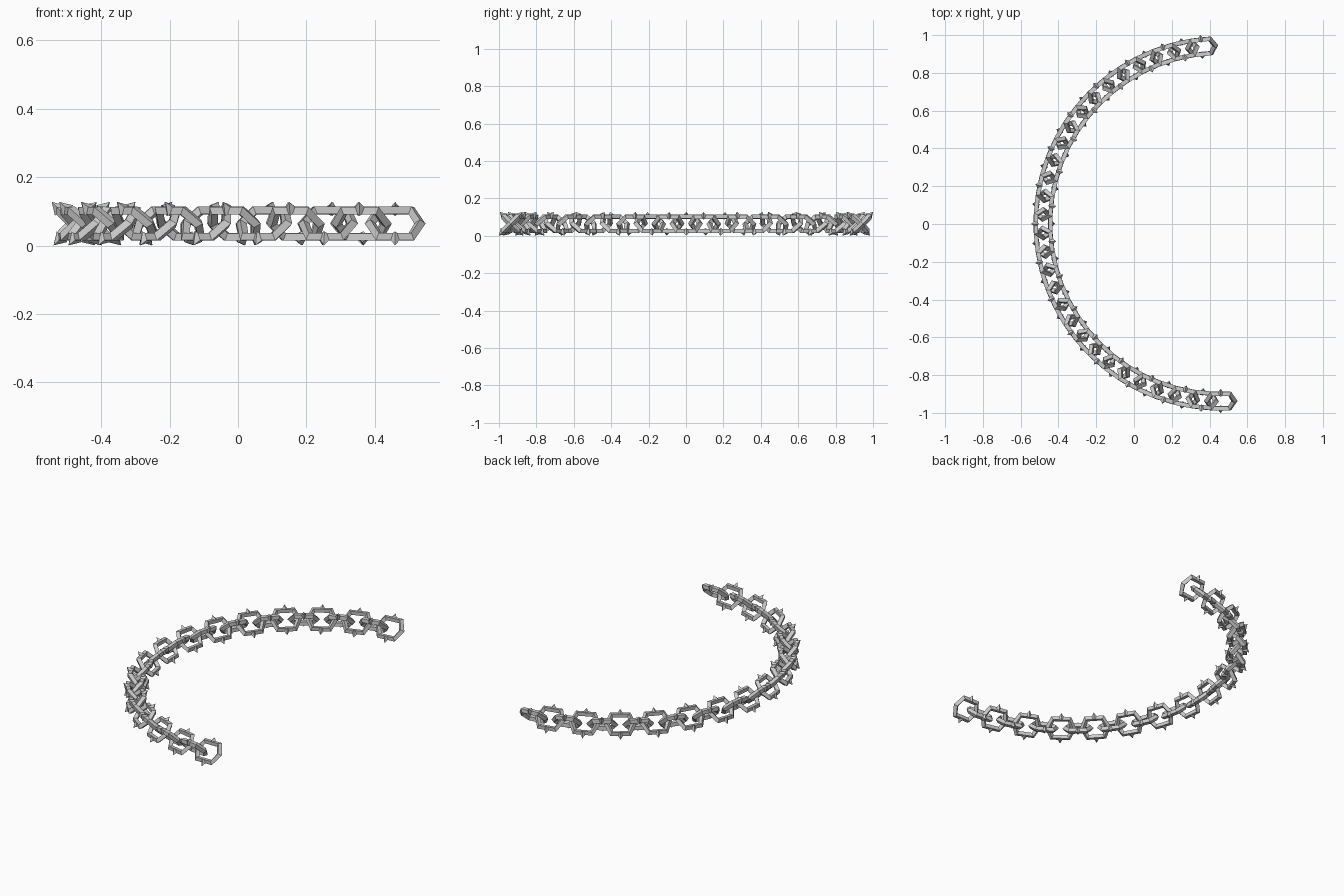
import bpy, bmesh
from math import cos, sin, pi, radians
from mathutils import Matrix, Vector

if "Cube" in bpy.data.objects:
    bpy.data.objects.remove(bpy.data.objects["Cube"])

COUNT = 30                      # links in the chain
ARC_R = 0.94                    # radius of the curved layout
CENTRE = Vector((0.459, 0.003, 0.0640))
START, END = radians(96.2), radians(270.0)
RING, WIRE, STRETCH, BLUNT = 0.0625, 0.0165, 0.0225, 0.8
TIP = 0.0895                    # spike tip distance from link axis


def make_link_mesh():
    """Stretched six-sided ring, long axis x, width along y, normal z."""
    bm = bmesh.new()
    rings = []
    for k in range(6):
        a = k * pi / 3
        shift = STRETCH if cos(a) > 0 else -STRETCH
        ring = []
        for j in range(4):      # square wire section standing on its corner
            b = j * pi / 2
            w = WIRE * cos(b)
            ring.append(bm.verts.new(((RING * BLUNT + w) * cos(a) + shift,
                                      (RING + w) * sin(a), WIRE * sin(b))))
        rings.append(ring)
    for k in range(6):
        p, q = rings[k], rings[(k + 1) % 6]
        for j in range(4):
            n = (j + 1) % 4
            bm.faces.new((p[j], q[j], q[n], p[n]))
    # one four-sided spike on the middle of each long side
    base = RING * cos(pi / 6)
    for side in (1, -1):
        depth = TIP - base
        m = Matrix.Translation((0, side * (base + depth / 2), 0)) @ Matrix.Rotation(-side * pi / 2, 4, 'X')
        bmesh.ops.create_cone(bm, cap_ends=True, segments=4, radius1=0.022,
                              radius2=0.0, depth=depth, matrix=m)
    bmesh.ops.remove_doubles(bm, verts=bm.verts[:], dist=1e-6)
    bmesh.ops.recalc_face_normals(bm, faces=bm.faces[:])
    mesh = bpy.data.meshes.new("spiked_link")
    bm.to_mesh(mesh)
    bm.free()
    return mesh


# links laid along the arc, rolled 45 degrees to alternate sides
link = make_link_mesh()
up = Vector((0, 0, 1))
for i in range(COUNT):
    t = START + (END - START) * i / (COUNT - 1)
    out = Vector((cos(t), sin(t), 0))
    along = Vector((-sin(t), cos(t), 0))
    side = 1 if i % 2 == 0 else -1
    across = (out * side + up).normalized()
    normal = along.cross(across)
    rot = Matrix((along, across, normal)).transposed().to_4x4()
    ob = bpy.data.objects.new(f"chain_link_{i + 1:02d}", link)
    ob.matrix_world = Matrix.Translation(CENTRE + out * ARC_R) @ rot
    bpy.context.collection.objects.link(ob)
